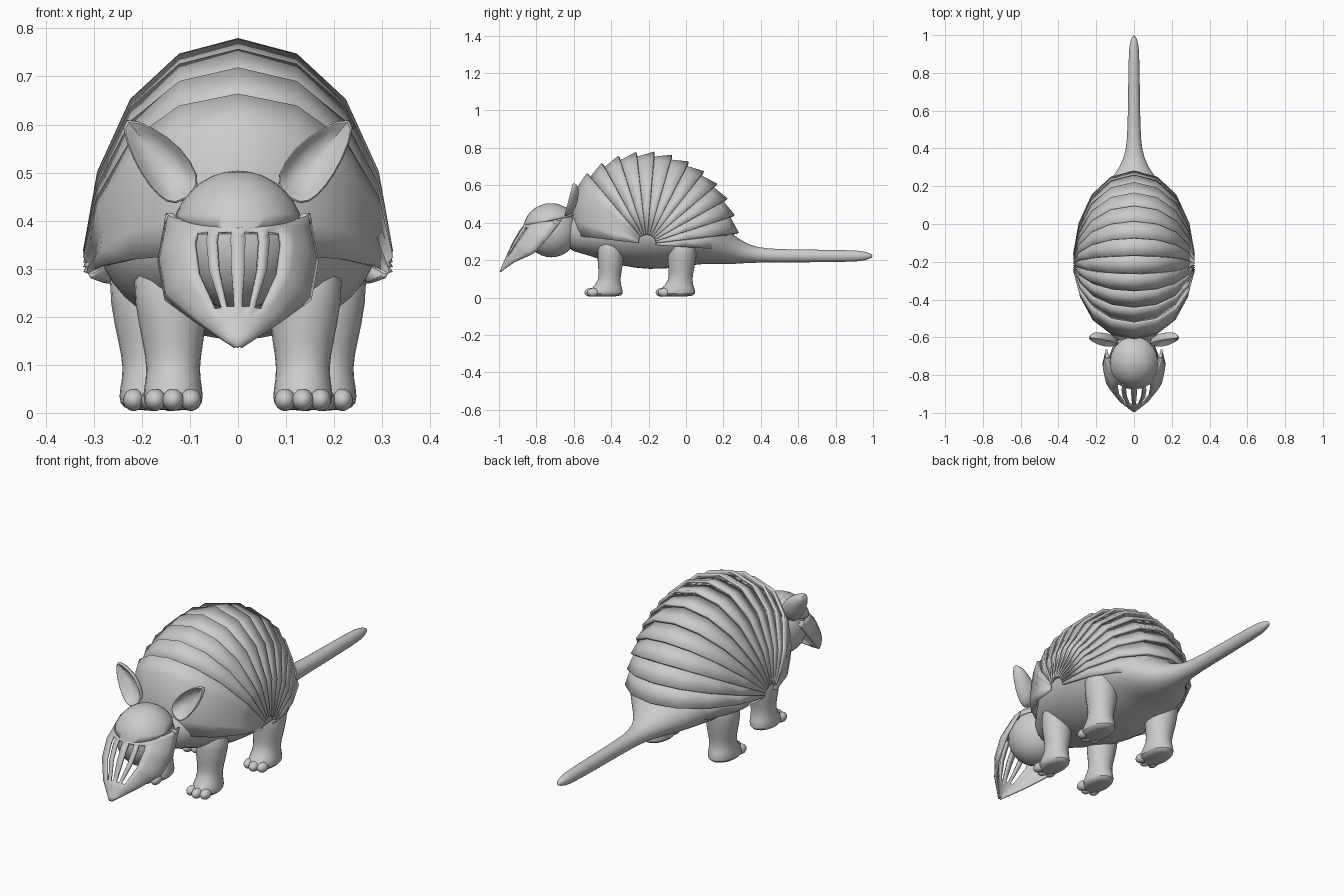
import bpy, bmesh
from math import sin, cos, pi, radians
from mathutils import Vector

if "Cube" in bpy.data.objects:
    bpy.data.objects.remove(bpy.data.objects["Cube"])


def finish(name, bm, thick=0, subsurf=0, angle=35):
    bmesh.ops.remove_doubles(bm, verts=bm.verts, dist=0.0004)
    bmesh.ops.recalc_face_normals(bm, faces=bm.faces)
    me = bpy.data.meshes.new(name)
    bm.to_mesh(me)
    bm.free()
    ob = bpy.data.objects.new(name, me)
    bpy.context.collection.objects.link(ob)
    bpy.ops.object.select_all(action='DESELECT')
    ob.select_set(True)
    bpy.context.view_layer.objects.active = ob
    bpy.ops.object.shade_smooth_by_angle(angle=radians(angle))
    if thick:
        m = ob.modifiers.new("thickness", 'SOLIDIFY')
        m.thickness, m.offset = thick, 0
    if subsurf:
        m = ob.modifiers.new("smooth", 'SUBSURF')
        m.levels = m.render_levels = subsurf
    return ob


def loft(name, rings, closed=True, caps=True, skip=None, **kw):
    bm = bmesh.new()
    vs = [[bm.verts.new(p) for p in r] for r in rings]
    n = len(rings[0])
    for i in range(len(vs) - 1):
        for j in range(n if closed else n - 1):
            if skip and skip(i, j):
                continue
            k = (j + 1) % n
            bm.faces.new((vs[i][j], vs[i][k], vs[i + 1][k], vs[i + 1][j]))
    if closed and caps:
        bm.faces.new(vs[0])
        bm.faces.new(vs[-1])
    return finish(name, bm, **kw)


def ball(name, loc, size, cut=None):
    bm = bmesh.new()
    bmesh.ops.create_uvsphere(bm, u_segments=24, v_segments=16, radius=1)
    for v in bm.verts:
        v.co = Vector([v.co[i] * size[i] + loc[i] for i in range(3)])
    if cut:
        bmesh.ops.bisect_plane(bm, geom=bm.verts[:] + bm.edges[:] + bm.faces[:],
                               plane_co=cut[0], plane_no=cut[1], clear_inner=True)
    return finish(name, bm, thick=0.008 if cut else 0, angle=60)


# Body running into the tail: y, centre z, half width, half height
body = [(-.64, .34, .09, .09), (-.57, .34, .13, .10), (-.47, .34, .21, .135),
        (-.34, .36, .275, .195), (-.2, .365, .30, .22), (-.05, .365, .295, .21),
        (.08, .335, .25, .155), (.17, .295, .19, .12), (.24, .262, .12, .085),
        (.31, .238, .07, .055), (.39, .226, .042, .04), (.5, .222, .033, .035),
        (.9, .222, .03, .033), (.96, .222, .023, .024), (1, .222, .007, .007)]
loft("body_and_tail", [[(a * cos(t), y, z + b * sin(t))
     for t in [2 * pi * k / 20 for k in range(20)]] for y, z, a, b in body],
     subsurf=1, angle=60)

# Fanned shell plates turning about a hub on each flank
PY, PZ = -.21, .285
half = [(.317, .11), (.288, .44), (.22, .745), (.12, .935), (0, 1)]
arc = half + [(-x, f) for x, f in half[-2::-1]]


def plate_ring(deg, r):
    t = radians(deg)
    k = .55 + .45 * r / .495
    return [(x * (k if r > .43 else .97), PY + r * f * cos(t), PZ + r * f * sin(t))
            for x, f in arc]


loft("front_shell_plate", [plate_ring(*p) for p in
     [(173, .385), (162, .415), (150, .447), (139, .475), (130, .49)]],
     closed=False, thick=.014)
STEP = 11.2
for k in range(11):
    a = 130 - STEP * k
    loft("shell_plate", [plate_ring(a + 1, .462), plate_ring(a - STEP, .49)],
         closed=False, thick=.014)
loft("rear_shell_skirt", [plate_ring(8, .46), plate_ring(-4, .44)],
     closed=False, thick=.012)

# Legs and toes: z, y shift, half width, half depth
leg = [(.004, -.025, .045, .075), (.018, -.025, .066, .10), (.05, -.018, .064, .085),
       (.09, -.005, .055, .058), (.15, 0, .067, .066), (.22, .002, .078, .076),
       (.33, .01, .08, .075)]
for name, lx, ly, s in (("front", .135, -.405, 1), ("rear", .18, -.025, 1.08)):
    for side in (-1, 1):
        loft(name + "_leg", [[(side * (lx + .06 * max(0, z - .15)) + s * a * cos(t),
             ly + dy + s * b * sin(t), z)
             for t in [2 * pi * k / 12 for k in range(12)]] for z, dy, a, b in leg],
             subsurf=1, angle=60)
        for dx in (-.037, 0, .037):
            ball(name + "_toe", (side * lx + dx, ly - .105 + abs(dx) * .35, .027),
                 (.022, .032, .023))

# Head, skull cap and eyes
ball("head", (0, -.72, .355), (.13, .14, .14))
ball("skull_cap", (0, -.722, .358), (.136, .146, .142),
     cut=((0, -.86, .385), (0, -.2, 1)))
for side in (-1, 1):
    ball("eye", (side * .14, -.70, .402), (.013, .014, .014))

# Pointed face mask with slits: top y, top z, edge y, edge z, half width
rows = [(-.992, .137, -.99, .137, .004), (-.957, .22, -.915, .19, .085),
        (-.92, .3, -.815, .235, .148), (-.885, .36, -.74, .315, .163),
        (-.857, .392, -.665, .415, .145)]
fine = [[a + (b - a) * k / 4 for a, b in zip(rows[i], rows[i + 1])]
        for i in range(4) for k in range(4)] + [list(rows[-1])]
ts = [.06, .17, .26, .37, .5, .67, .84, 1]
ts = [-t for t in ts[::-1]] + ts
slits = [j for j in range(len(ts) - 1)
         if round(abs(ts[j] + ts[j + 1]) / 2, 3) in (.115, .315)]
mask = []
for y0, z0, y1, z1, w in fine:
    mask.append([(w * sin(t * pi / 2), y0 + (y1 - y0) * (1 - cos(t * pi / 2)),
                  z0 + (z1 - z0) * (1 - cos(t * pi / 2))) for t in ts])
loft("face_mask", mask, closed=False, thick=.01,
     skip=lambda i, j: j in slits and 4 <= i <= 13)

# Cupped pointed ears
outline = [(.085, .455), (.075, .49), (.115, .555), (.175, .597), (.248, .628),
           (.24, .57), (.205, .495), (.165, .445), (.13, .425)]
cx, cz = .15, .51
for side in (-1, 1):
    rings = []
    for s, d in ((.05, .032), (.5, .026), (.8, .008), (.92, -.006), (1, .004),
                 (.85, .03), (.5, .044), (.05, .048)):
        rings.append([(side * (cx + (x - cx) * s),
                       -.65 + (cz + (z - cz) * s - .43) * .26 + d,
                       cz + (z - cz) * s) for x, z in outline])
    loft("ear", rings, subsurf=1, angle=60)
